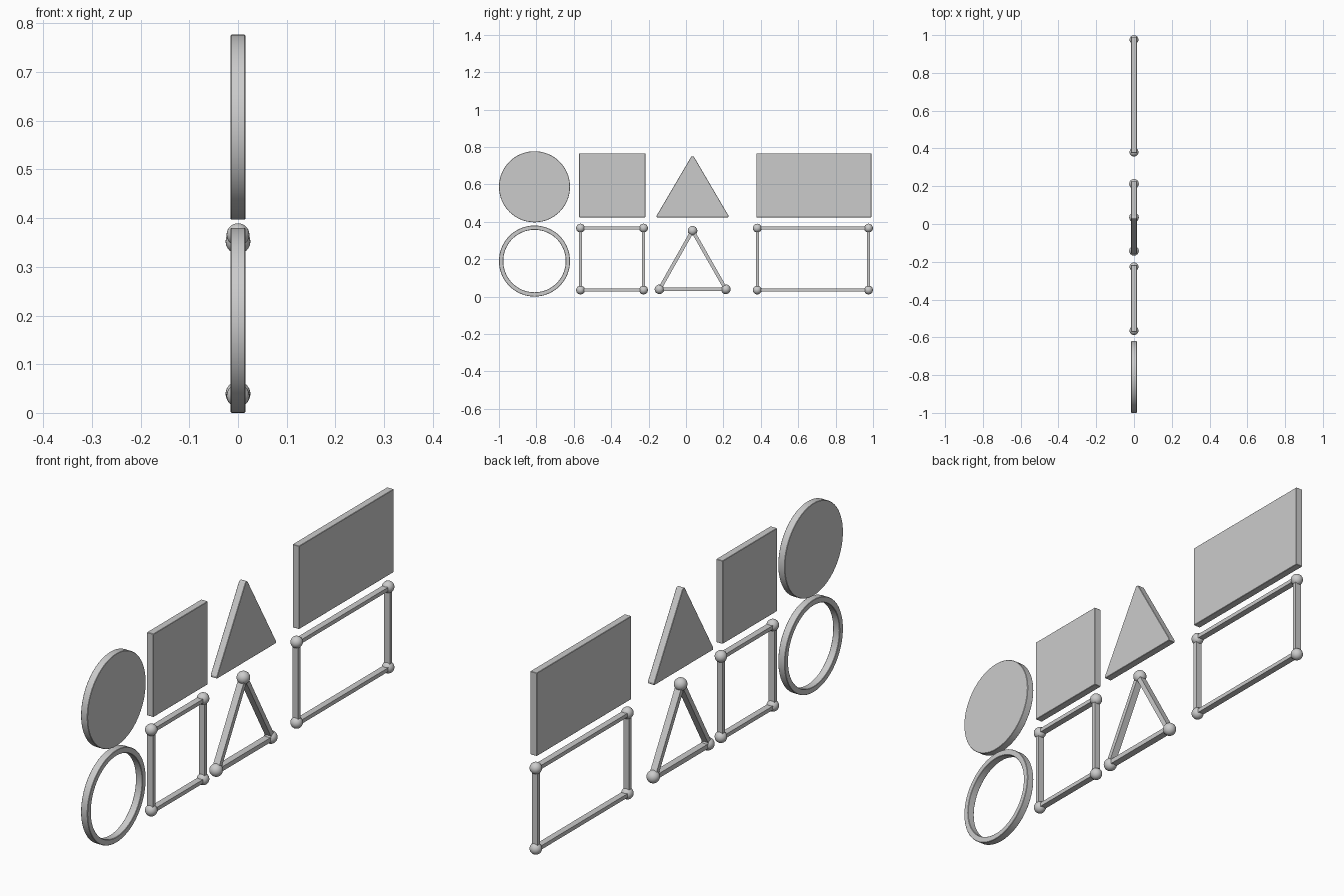
import bpy, bmesh, math
from mathutils import Vector

if "Cube" in bpy.data.objects:
    bpy.data.objects.remove(bpy.data.objects["Cube"])

HALF = 0.015  # half thickness of the solid plates along x


def finish(bm, name, smooth=False, bevel=0.0):
    bmesh.ops.recalc_face_normals(bm, faces=bm.faces)
    me = bpy.data.meshes.new(name)
    bm.to_mesh(me)
    bm.free()
    ob = bpy.data.objects.new(name, me)
    bpy.context.collection.objects.link(ob)
    if bevel:
        m = ob.modifiers.new("soft_edges", 'BEVEL')
        m.width, m.segments = bevel, 1
        m.limit_method, m.angle_limit = 'ANGLE', math.radians(40)
    if smooth:
        bpy.ops.object.select_all(action='DESELECT')
        bpy.context.view_layer.objects.active = ob
        ob.select_set(True)
        bpy.ops.object.shade_smooth_by_angle(angle=math.radians(35))
    return ob


def circle(cy, cz, r, n=64):
    return [(cy + r * math.cos(math.tau * i / n), cz + r * math.sin(math.tau * i / n)) for i in range(n)]


def plate(name, outline, smooth=False):
    """Extrude a closed (y, z) outline along x."""
    bm = bmesh.new()
    f = bm.faces.new([bm.verts.new((-HALF, y, z)) for y, z in outline])
    ext = bmesh.ops.extrude_face_region(bm, geom=[f])
    bmesh.ops.translate(bm, vec=(2 * HALF, 0, 0),
                        verts=[v for v in ext['geom'] if isinstance(v, bmesh.types.BMVert)])
    return finish(bm, name, smooth, 0.0015)


def hoop(name, cy, cz, r_out, r_in, n=64):
    """Ring with a rectangular section."""
    bm = bmesh.new()
    loops = [[bm.verts.new((x, y, z)) for y, z in circle(cy, cz, r, n)]
             for x, r in ((-HALF, r_out), (HALF, r_out), (HALF, r_in), (-HALF, r_in))]
    for a, b in zip(loops, loops[1:] + loops[:1]):
        for i in range(n):
            j = (i + 1) % n
            bm.faces.new((a[i], a[j], b[j], b[i]))
    return finish(bm, name, True, 0.0015)


def frame(name, nodes, ball_r, width, depth):
    """Bars between (y, z) nodes with a ball on each corner."""
    for k, (y, z) in enumerate(nodes):
        bm = bmesh.new()
        bmesh.ops.create_uvsphere(bm, u_segments=24, v_segments=16, radius=ball_r)
        bmesh.ops.translate(bm, vec=(0, y, z), verts=bm.verts)
        finish(bm, f"{name}_ball_{k + 1}", True)

        a = Vector((0, y, z))
        b = Vector((0, *nodes[(k + 1) % len(nodes)]))
        d = b - a
        bm = bmesh.new()
        bmesh.ops.create_cube(bm, size=1)
        bmesh.ops.scale(bm, vec=(depth, d.length, width), verts=bm.verts)
        ob = finish(bm, f"{name}_bar_{k + 1}")
        ob.location = (a + b) / 2
        ob.rotation_euler.x = math.atan2(d.z, d.y)


def rect(y0, y1, z0, z1):
    return [(y0, z0), (y1, z0), (y1, z1), (y0, z1)]


# Upper row: solid shapes
plate("solid_disc", circle(-0.81, 0.587, 0.19), True)
plate("solid_square", rect(-0.571, -0.217, 0.424, 0.766))
plate("solid_triangle", [(-0.157, 0.424), (0.227, 0.424), (0.227, 0.433), (0.041, 0.750),
                         (0.029, 0.750), (-0.157, 0.433)])
plate("solid_rectangle", rect(0.376, 0.991, 0.424, 0.766))

# Lower row: open frames
hoop("open_ring", -0.81, 0.19, 0.19, 0.167)
frame("open_square", rect(-0.564, -0.227, 0.035, 0.366), 0.0235, 0.016, 0.026)
frame("open_triangle", [(-0.142, 0.039), (0.213, 0.039), (0.035, 0.352)], 0.0255, 0.019, 0.028)
frame("open_rectangle", rect(0.381, 0.976, 0.035, 0.366), 0.0235, 0.016, 0.026)
